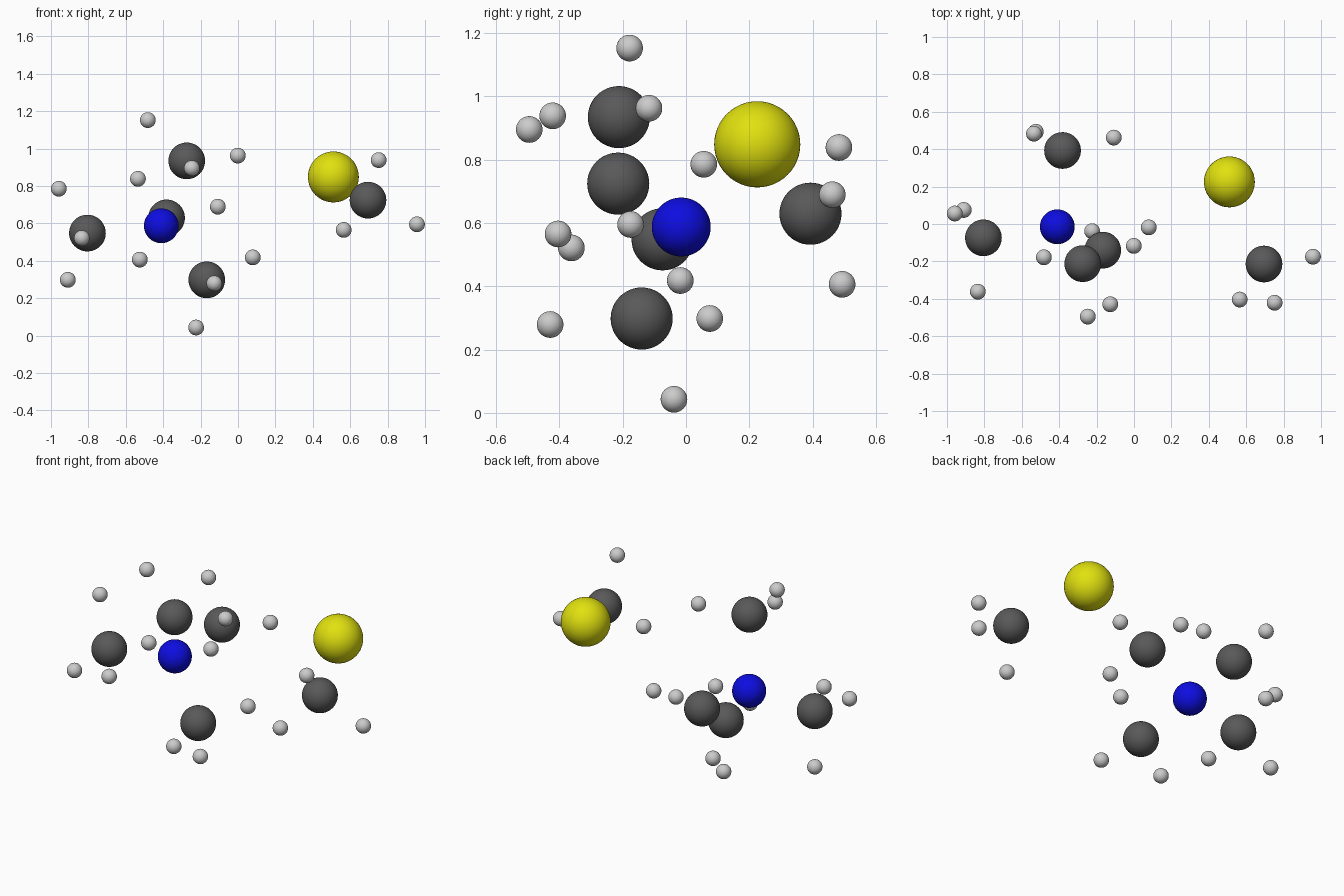
import bpy

# Remove the default cube only
default_cube = bpy.data.objects.get("Cube")
if default_cube:
    bpy.data.objects.remove(default_cube, do_unlink=True)


def make_material(name, color):
    """One flat colour for each kind of atom."""
    mat = bpy.data.materials.new(name)
    mat.use_nodes = True
    rgba = (*color, 1.0)
    mat.diffuse_color = rgba
    shader = next(n for n in mat.node_tree.nodes if n.type == "BSDF_PRINCIPLED")
    shader.inputs["Base Color"].default_value = rgba
    shader.inputs["Roughness"].default_value = 0.5
    return mat


def make_ball(name, material, radius):
    """Smooth ball mesh, shared by all atoms of one kind."""
    bpy.ops.mesh.primitive_uv_sphere_add(segments=48, ring_count=24, radius=radius)
    first = bpy.context.object
    bpy.ops.object.shade_smooth()
    mesh = first.data
    mesh.name = name
    mesh.materials.append(material)
    bpy.data.objects.remove(first, do_unlink=True)
    return mesh


def place(name, mesh, location):
    atom = bpy.data.objects.new(name, mesh)
    atom.location = location
    bpy.context.collection.objects.link(atom)
    return atom


# Ball types
carbon = make_ball("carbon_ball", make_material("dark grey", (0.1, 0.1, 0.1)), 0.098)
hydrogen = make_ball("hydrogen_ball", make_material("light grey", (0.6, 0.6, 0.6)), 0.042)
nitrogen = make_ball("nitrogen_ball", make_material("blue", (0.004, 0.004, 0.75)), 0.093)
sulfur = make_ball("sulfur_ball", make_material("yellow", (0.75, 0.75, 0.005)), 0.136)

# Central nitrogen and separate sulfur
place("nitrogen_atom", nitrogen, (-0.41, -0.015, 0.587))
place("sulfur_atom", sulfur, (0.51, 0.225, 0.848))

# Each group: one carbon followed by its three hydrogens
groups = {
    "upper": [(-0.274, -0.212, 0.934),
              (-0.482, -0.178, 1.152), (-0.247, -0.495, 0.895), (-0.001, -0.117, 0.962)],
    "right": [(-0.805, -0.074, 0.548),
              (-0.958, 0.056, 0.785), (-0.91, 0.075, 0.298), (-0.835, -0.362, 0.521)],
    "back": [(-0.382, 0.393, 0.629),
             (-0.535, 0.483, 0.838), (-0.525, 0.493, 0.406), (-0.108, 0.462, 0.689)],
    "lower": [(-0.167, -0.14, 0.298),
              (-0.127, -0.429, 0.279), (0.079, -0.018, 0.418), (-0.224, -0.038, 0.043)],
    "left": [(0.695, -0.214, 0.724),
             (0.565, -0.404, 0.565), (0.752, -0.421, 0.938), (0.957, -0.175, 0.595)],
}

for group, (center, *satellites) in groups.items():
    place(group + "_carbon_atom", carbon, center)
    for side, location in zip("abc", satellites):
        place(group + "_hydrogen_atom_" + side, hydrogen, location)
